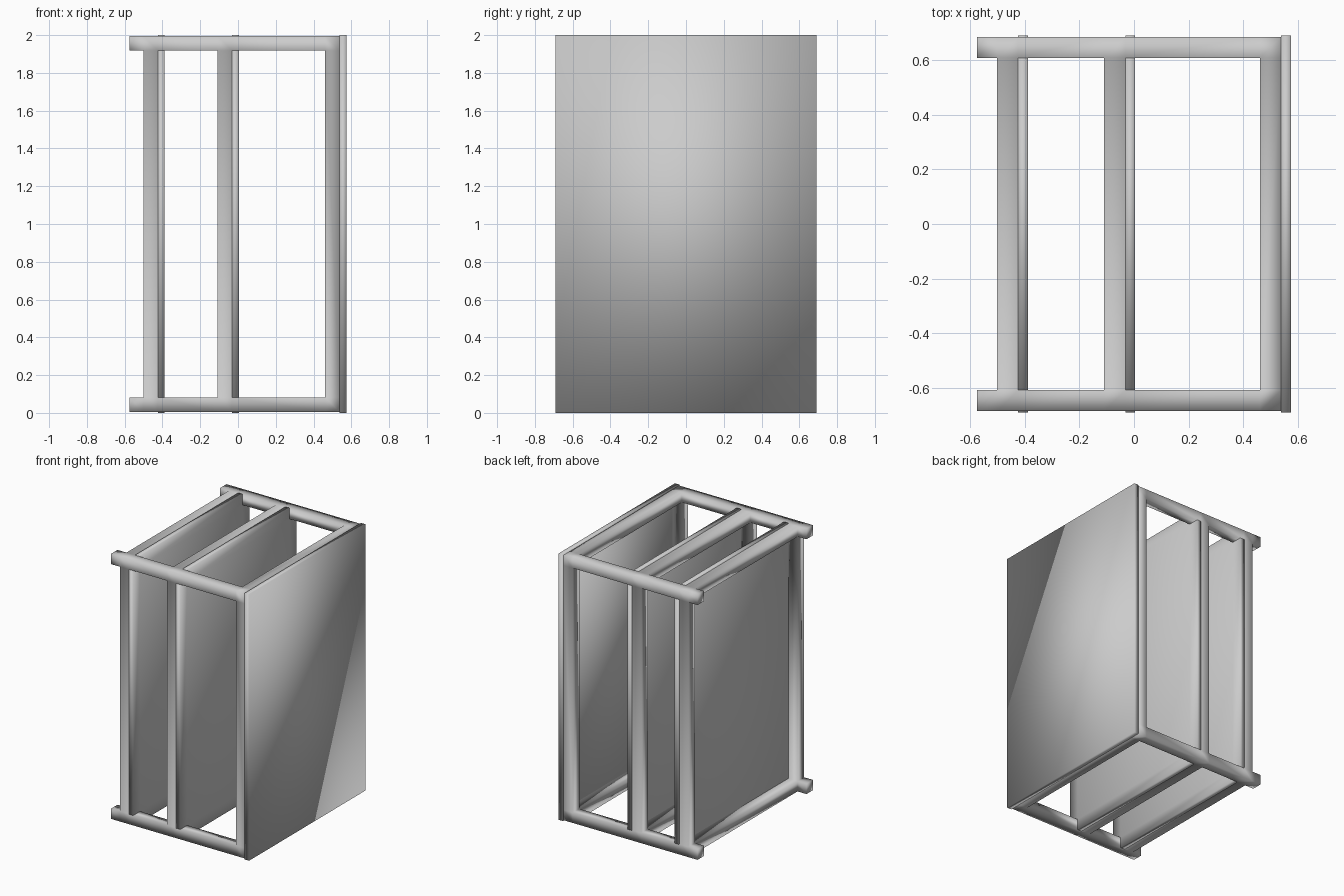
import bpy, bmesh

if "Cube" in bpy.data.objects:
    bpy.data.objects.remove(bpy.data.objects["Cube"])


def cell_solid(name, xs, ys, zs, filled):
    """Closed solid made from the filled cells of a box grid, without inner faces."""
    sizes = [len(a) - 1 for a in (xs, ys, zs)]
    cells = {(i, j, k) for i in range(sizes[0]) for j in range(sizes[1])
             for k in range(sizes[2]) if filled(i, j, k)}
    bm = bmesh.new()
    verts = {}

    def vert(key):
        if key not in verts:
            verts[key] = bm.verts.new((xs[key[0]], ys[key[1]], zs[key[2]]))
        return verts[key]

    for cell in cells:
        for axis in range(3):
            for side in (0, 1):
                near = list(cell)
                near[axis] += 2 * side - 1
                if tuple(near) in cells:
                    continue
                u, v = (axis + 1) % 3, (axis + 2) % 3
                loop = []
                for du, dv in ((0, 0), (1, 0), (1, 1), (0, 1)):
                    key = list(cell)
                    key[axis] += side
                    key[u] += du
                    key[v] += dv
                    loop.append(vert(tuple(key)))
                bm.faces.new(loop if side else loop[::-1])
    mesh = bpy.data.meshes.new(name)
    bm.to_mesh(mesh)
    bm.free()
    mesh.shade_smooth()
    obj = bpy.data.objects.new(name, mesh)
    bpy.context.collection.objects.link(obj)
    return obj


BAR = 0.077                     # square bar thickness
HALF_Y, HEIGHT, LIP = 0.69, 2.0, 0.005
panel_x = [-0.424, -0.032, 0.538]
PANEL = 0.036

# Frame: four long corner rails plus a rectangular hoop behind each panel
xs = [-0.575]
for x in panel_x:
    xs += [x - BAR, x]
yo, zo = HALF_Y - LIP, HEIGHT - LIP
ys = [-yo, -yo + BAR, yo - BAR, yo]
zs = [LIP, LIP + BAR, zo - BAR, zo]


def in_frame(i, j, k):
    outer = (j != 1) + (k != 1)
    return outer == 2 or (outer == 1 and i % 2 == 1)


cell_solid("frame", xs, ys, zs, in_frame)

# Inner panels: corners notched so the rails pass by
py = [-HALF_Y, ys[1], ys[2], HALF_Y]
pz = [0, zs[1], zs[2], HEIGHT]
for name, x in zip(("rear_panel", "middle_panel"), panel_x):
    cell_solid(name, [x, x + PANEL], py, pz, lambda i, j, k: j == 1 or k == 1)

# End panel: full rectangle closing the rail ends
cell_solid("end_panel", [panel_x[2], 0.575], [-HALF_Y, HALF_Y], [0, HEIGHT],
           lambda i, j, k: True)
